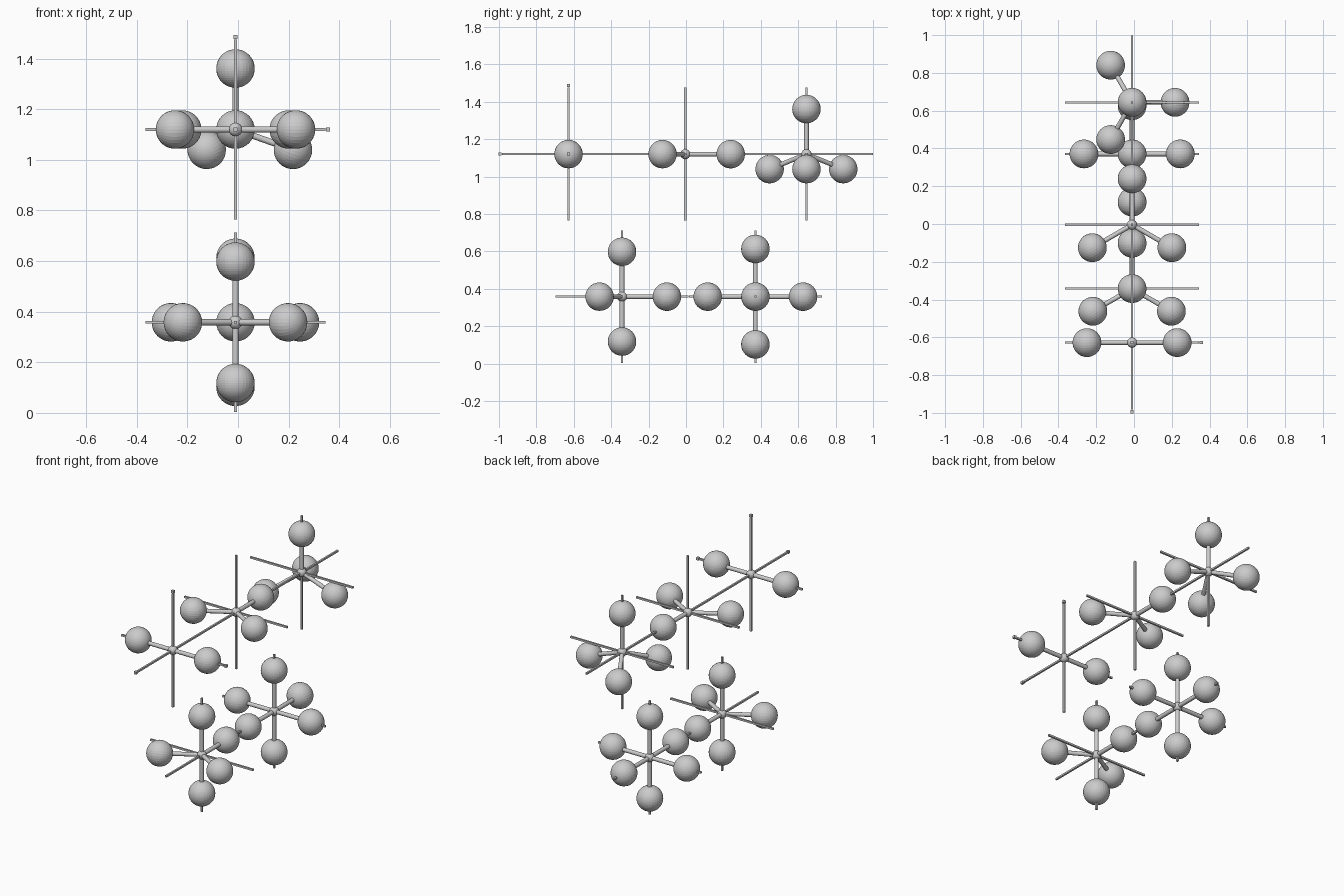
import bpy
from math import sin, cos, radians, sqrt
from mathutils import Vector

if "Cube" in bpy.data.objects:
    bpy.data.objects.remove(bpy.data.objects["Cube"])

X0 = -0.01            # common x of all shape centres
HALF = 0.355          # half length of each axis bar
BAR = 0.011           # axis bar thickness
TIP = 0.016           # axis tip cube size
R_ATOM, R_CORE, R_BOND = 0.076, 0.027, 0.0125


def box(name, centre, size):
    bpy.ops.mesh.primitive_cube_add(size=1, location=centre)
    ob = bpy.context.object
    ob.name = name
    ob.scale = size


def ball(name, centre, radius, direction=Vector((0, 0, 1))):
    bpy.ops.mesh.primitive_uv_sphere_add(segments=32, ring_count=24, radius=radius, location=centre)
    ob = bpy.context.object
    ob.name = name
    ob.rotation_euler = direction.to_track_quat('Z', 'Y').to_euler()


def bond(name, a, b):
    d = b - a
    bpy.ops.mesh.primitive_cylinder_add(vertices=16, radius=R_BOND, depth=d.length, location=(a + b) / 2)
    ob = bpy.context.object
    ob.name = name
    ob.rotation_euler = d.to_track_quat('Z', 'Y').to_euler()
    bpy.ops.object.shade_smooth_by_angle()


def ring(angles, z=0.0):
    r = sqrt(1 - z * z)
    return [(r * cos(radians(a)), r * sin(radians(a)), z) for a in angles]


def arrangement(name, y, z, reach, directions):
    c = Vector((X0, y, z))
    # three crossing axis bars
    for i, letter in enumerate("xyz"):
        size = [BAR] * 3
        size[i] = 2 * HALF
        box(f"{name}_axis_{letter}", c, size)
    # core, outer balls and the rods joining them
    ball(f"{name}_core", c, R_CORE)
    for i, d in enumerate(directions):
        d = Vector(d)
        ball(f"{name}_ball_{i}", c + d * reach, R_ATOM, d)
        bond(f"{name}_rod_{i}", c, c + d * reach)


POLES = [(0, 0, 1), (0, 0, -1)]
TRIANGLE = ring([90, 210, 330])

# upper row
arrangement("linear", -0.628, 1.12, 0.239, ring([0, 180]))
arrangement("triangular", -0.004, 1.12, 0.243, TRIANGLE)
arrangement("tetrahedral", 0.644, 1.12, 0.241, [(0, 0, 1)] + ring([0, 120, 240], -1 / 3))
# lower row
arrangement("bipyramidal", -0.342, 0.358, 0.24, TRIANGLE + POLES)
arrangement("octahedral", 0.371, 0.358, 0.255, ring([0, 90, 180, 270]) + POLES)

# small tip cubes on the first set of axes
for name, d in (("x", (1, 0, 0)), ("y", (0, -1, 0)), ("z", (0, 0, 1))):
    box(f"axis_tip_{name}", Vector((X0, -0.628, 1.12)) + Vector(d) * (HALF + 0.011), [TIP] * 3)
